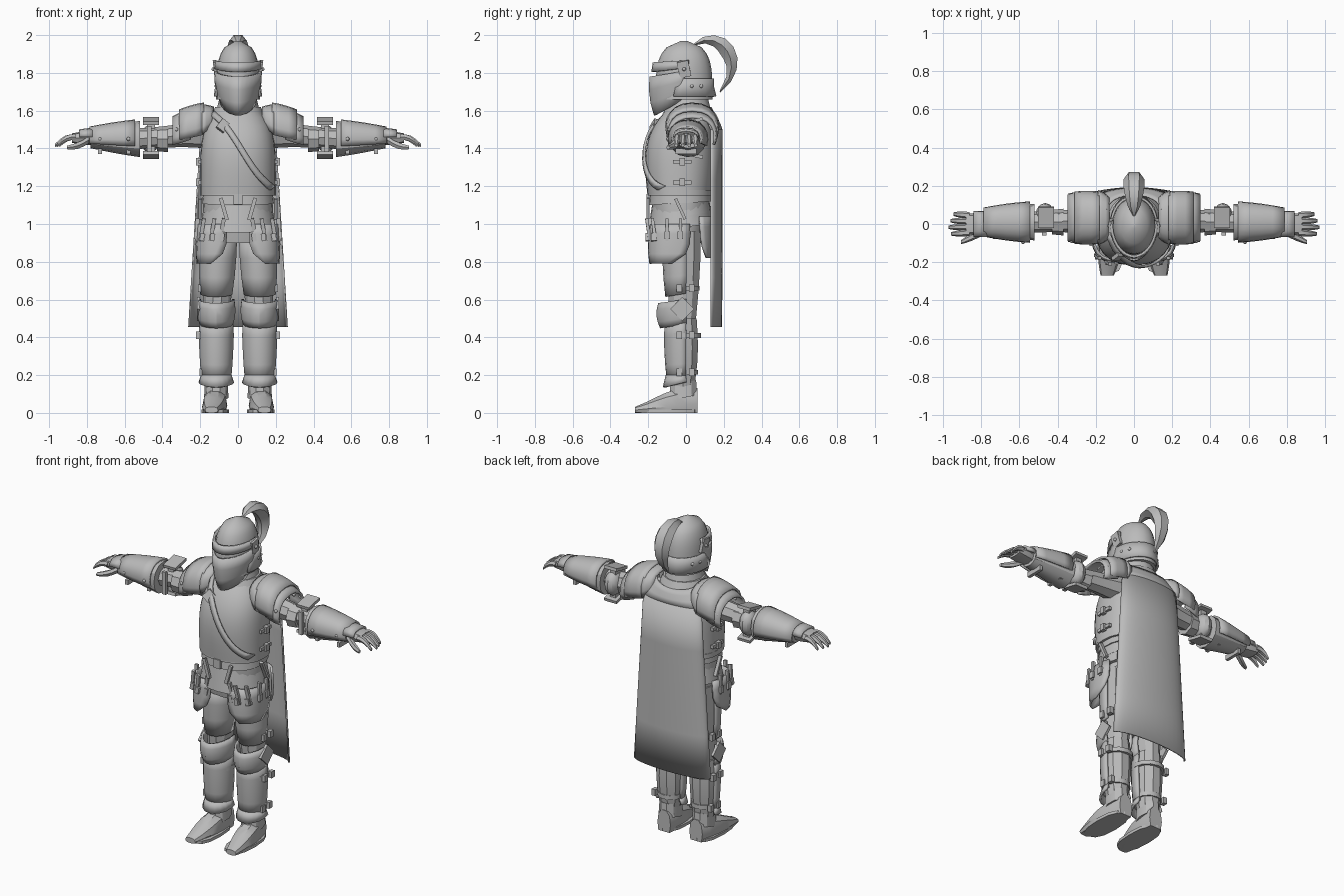
import bpy, bmesh
from math import cos, sin, pi, radians, sqrt, copysign
from mathutils import Vector, Matrix, Euler

cube = bpy.data.objects.get("Cube")
if cube:
    bpy.data.objects.remove(cube, do_unlink=True)

grey = (.5, .5, .5, 1)
steel = bpy.data.materials.new("plain grey")
steel.use_nodes = True
steel.diffuse_color = grey
steel.node_tree.nodes["Principled BSDF"].inputs["Base Color"].default_value = grey

# Shared arcs, centres and fitting sizes
RING, FRONT, REAR, HALF = (0, 360), (-190, 10), (-20, 200), (0, 180)
LEG, ARM, WAIST, HEAD = (.115, -.015), (.01, 1.45), (0, -.03), (0, -.01)
BUCKLE, STRAP, RIVET = (.024, .03, .04), (.02, .016, .12), (.02, .02, .02)


def finish(name, bm, thick=0, mirror=False):
    bmesh.ops.recalc_face_normals(bm, faces=bm.faces)
    mesh = bpy.data.meshes.new(name)
    bm.to_mesh(mesh)
    bm.free()
    mesh.materials.append(steel)
    obj = bpy.data.objects.new(name, mesh)
    bpy.context.collection.objects.link(obj)
    bpy.ops.object.select_all(action='DESELECT')
    obj.select_set(True)
    bpy.context.view_layer.objects.active = obj
    bpy.ops.object.shade_smooth_by_angle(angle=radians(32))
    if thick:
        mod = obj.modifiers.new("thickness", 'SOLIDIFY')
        mod.thickness, mod.offset = thick, 0
    if mirror:
        obj.modifiers.new("other side", 'MIRROR')


# Skin a row of matching loops; closed loops also get end caps
def loft(name, loops, closed=True, **options):
    bm = bmesh.new()
    rows = [[bm.verts.new(p) for p in loop] for loop in loops]
    count = len(rows[0])
    for low, high in zip(rows, rows[1:]):
        for i in range(count if closed else count - 1):
            j = (i + 1) % count
            bm.faces.new((low[i], low[j], high[j], high[i]))
    if closed:
        bm.faces.new(rows[0])
        bm.faces.new(rows[-1])
    finish(name, bm, **options)


def blend(value, t):
    if not isinstance(value, tuple):
        return value
    return value[0] + (value[1] - value[0]) * t


def oval(centre, wide, high, arc=RING, sides=12, power=1, trim=0):
    points = []
    for i in range(sides if arc == RING else sides + 1):
        a = radians(blend((arc[0] + trim, arc[1] - trim), i / sides))
        c, s = cos(a), sin(a)
        points.append((centre[0] + wide * copysign(abs(c) ** power, c),
                       centre[1] + high * copysign(abs(s) ** power, s), s))
    return points


# Tapered ring or curved plate along an axis; pairs blend from start to end
def shell(name, span, centre, wide, deep=1, shift=(0, 0), bulge=0, tilt=0, trim=0, axis='z', arc=RING,
          steps=1, sides=12, power=1, thick=.013, shape=lambda t: 1, mirror=False):
    loops = []
    for k in range(steps + 1):
        t = k / steps
        r = (blend(wide, t) + bulge * sin(pi * t)) * shape(t)
        mid = (centre[0] + shift[0] * t, centre[1] + shift[1] * t)
        loop = []
        for u, v, s in oval(mid, r, r * blend(deep, t), arc, sides, power, trim * (1 - t) ** 4):
            w = blend(span, t) + blend(tilt, t) * s
            x, y, z = {'x': (w, u, v), 'y': (u, w, v), 'z': (u, v, w)}[axis]
            loop.append((x, y, max(z, 0)))
        loops.append(loop)
    closed = arc == RING
    loft(name, loops, closed, thick=0 if closed else thick, mirror=mirror)


def block(name, place, size, turn=(0, 0, 0), mirror=True):
    bm = bmesh.new()
    turn = Euler([radians(angle) for angle in turn])
    bmesh.ops.create_cube(bm, size=1, matrix=Matrix.LocRotScale(Vector(place), turn, Vector(size)))
    finish(name, bm, mirror=mirror)


def ball(name, place, size):
    bm = bmesh.new()
    matrix = Matrix.LocRotScale(Vector(place), None, Vector(size))
    bmesh.ops.create_uvsphere(bm, u_segments=12, v_segments=8, radius=.5, matrix=matrix)
    finish(name, bm, mirror=True)


# Bent finger, drooping towards its tip
def finger(name, start, end, radius, droop):
    loops = []
    for k in range(5):
        t = k / 4
        centre = Vector(start).lerp(Vector(end), t) + Vector((0, 0, droop * sin(pi * t)))
        r = radius * (1 - t ** 3 / 2)
        loops.append([(centre.x, u, v) for u, v, s in oval(centre.yz, r, r, sides=6)])
    loft(name, loops, mirror=True)


# Breastplate section at a height fraction: centre, half width, half depth
def chest_section(t):
    return -.035 + .05 * t ** 4, .2 - .09 * t ** 5, .17 - .06 * t ** 4 + .015 * sin(pi * t)


CHEST_LOW, CHEST_HIGH, CHEST_POWER = 1.16, 1.61, .88
loops = []
for k in range(11):
    t = k / 10
    y, wide, deep = chest_section(t)
    loops.append([(u, v, blend((CHEST_LOW, CHEST_HIGH), t))
                  for u, v, s in oval((0, y), wide, deep, sides=28, power=CHEST_POWER)])
loft("breastplate", loops)
shell("breastplate_rim", (1.15, 1.18), WAIST, .2, deep=.87, sides=28, power=CHEST_POWER)
shell("neck_rim", (1.58, 1.62), (0, .015), (.14, .12), sides=20)
shell("gorget", (1.58, 1.7), (0, .01), (.12, .09), deep=1.1, sides=14)


def chest_front(x, z):
    y, wide, deep = chest_section((z - CHEST_LOW) / (CHEST_HIGH - CHEST_LOW))
    c = min(abs(x) / wide, .97) ** (1 / CHEST_POWER)
    return y - deep * sqrt(1 - c * c) ** CHEST_POWER


# Diagonal chest strap following the breastplate
loops = []
for k in range(17):
    t = k / 16
    x, z = blend((-.14, .18), t), blend((1.59, 1.19), t) + .02 * sin(2 * pi * t)
    loops.append([(x + d, chest_front(x + d, z + d) - .01, z + d) for d in (-.011, .011)])
loft("chest_strap", loops, False, thick=.014)
buckle = (-.08, chest_front(-.08, 1.52) - .015, 1.52)
block("strap_buckle", buckle, (.05, .02, .06), (-25, 38, 0), mirror=False)
for z in (1.33, 1.22):
    block("side_strap", (.2, -.02, z), (.02, .1, .02))
    block("side_strap_buckle", (.21, -.02, z), BUCKLE)

# Hips, belt and overlapping waist plates
shell("hips", (.9, 1.17), WAIST, (.17, .18), deep=(.7, .85), shift=(0, 0), bulge=.01, steps=3, sides=20, power=.85)
shell("belt", (1.11, 1.16), WAIST, (.19, .185), deep=.88, tilt=.01, sides=24, power=.88)
block("belt_buckle", (0, -.2, 1.13), (.045, .02, .055), mirror=False)
for name, z, r in (("upper_waist_plate", 1.04, .19), ("lower_waist_plate", .98, .2)):
    shell(name, (z, z + .08), WAIST, (r, r - .015), deep=.86, tilt=.025, sides=24, power=.9)

# Hanging hip plates and their straps
shell("front_hip_plate", (.79, 1), (.11, -.06), (.105, .1), deep=1.25, bulge=.005, trim=40,
      arc=(-115, 35), steps=4, sides=8, power=.85, mirror=True)
shell("rear_hip_plate", (.82, 1.04), (.1, 0), .1, deep=1.25, bulge=.005, trim=25,
      arc=(35, 135), steps=4, sides=8, mirror=True)
for x, y in ((.085, -.185), (.135, -.2), (.19, -.17)):
    block("front_hip_strap", (x, y, .97), STRAP, (8, -10, 0))
    block("front_hip_buckle", (x, y, .93), BUCKLE, (0, -10, 0))
for y in (-.1, -.03):
    block("side_hip_strap", (.215, y, .97), STRAP)
    block("side_hip_buckle", (.22, y, .94), BUCKLE)
block("front_belt_hanger", (.075, -.2, 1.08), STRAP, (0, 16, 0))
block("side_belt_hanger", (.2, -.03, 1.08), STRAP, (25, 0, 0))

# Legs
shell("thigh", (.5, .96), LEG, (.065, .09), deep=1.1, shift=(-.02, 0), bulge=.006, steps=3, sides=10, mirror=True)
shell("thigh_plate", (.63, .92), LEG, (.08, .095), deep=1.1, shift=(-.01, 0), bulge=.005, tilt=(.015, 0),
      arc=FRONT, steps=3, sides=10, mirror=True)
shell("knee_plate", (.47, .6), LEG, (.083, .09), deep=1.4, bulge=.01, tilt=.02,
      arc=FRONT, steps=4, sides=10, power=1.1, mirror=True)
block("knee_wing", (.21, -.02, .55), (.016, .09, .09), (45, 0, 0))
shell("shin", (.1, .5), LEG, (.055, .075), bulge=.016, steps=5, sides=10, mirror=True)
shell("shin_plate", (.18, .5), LEG, (.074, .084), deep=1.1, bulge=.006, tilt=(0, .02),
      arc=FRONT, steps=4, sides=10, mirror=True)
shell("shin_plate_flare", (.16, .2), LEG, (.088, .075), deep=1.15, tilt=(.025, 0), arc=FRONT, sides=10, mirror=True)
for name, z, r in (("thigh", .66, .086), ("calf", .41, .095), ("ankle", .215, .078)):
    shell(name + "_strap", (z - .013, z + .013), LEG, r, mirror=True)
    for y in (-.035, .03):
        block(name + "_buckle", (LEG[0] + r, y, z), BUCKLE)

# Feet
shell("boot", (.06, -.27), (.11, .05), (.045, .035), deep=(1.9, .5), shift=(.03, -.035), bulge=.025,
      axis='y', steps=6, sides=10, power=.85, mirror=True)
shell("ankle_cuff", (.08, .16), LEG, (.065, .06), deep=1.2, tilt=.015, sides=10, mirror=True)
shell("boot_sole", (0, .018), (.12, -.1), .072, deep=2.25, power=.8, mirror=True)

# Arms
shell("upper_arm", (.14, .55), (.02, 1.48), (.08, .055), shift=(-.01, -.03), bulge=-.01,
      axis='x', steps=3, sides=8, mirror=True)
for name, span, z, wide, deep in (("shoulder_collar", (.13, .19), 1.55, (.1, .138), (.65, .78)),
                                  ("shoulder_plate", (.18, .31), 1.52, .13, (.9, .85)),
                                  ("lower_shoulder_plate", (.25, .345), 1.49, (.125, .12), .87)):
    shell(name, span, (.033, z), wide, deep, shift=(0, -.03), bulge=.005,
          axis='x', arc=REAR, steps=3, power=.88, mirror=True)
for y in (-.09, .15):
    for x in (.28, .325):
        ball("shoulder_rivet", (x, y, 1.5), RIVET)
shell("upper_arm_cuff", (.37, .43), ARM, (.07, .064), axis='x', sides=8, mirror=True)
ball("elbow_cup", (.465, .045, 1.45), (.1, .13, .15))
for side, name in ((1, "upper"), (-1, "lower")):
    block(name + "_elbow_wing", (.46, .035, 1.455 + .09 * side), (.085, .11, .018), (12 * side, 0, 0))
    block(name + "_elbow_stem", (.46, .03, 1.455 + .06 * side), (.04, .07, .06))
block("elbow_strap", (.47, -.05, 1.45), (.025, .018, .14))
shell("forearm_plate", (.52, .78), ARM, (.096, .058), deep=(1, .85), bulge=.004,
      axis='x', steps=4, power=.9, mirror=True)
shell("forearm_upper_plate", (.545, .785), ARM, (.102, .07), deep=(.95, .85), bulge=.004,
      axis='x', arc=REAR, steps=4, power=.9, mirror=True)
for x, y in ((.58, -.095), (.73, -.07)):
    ball("forearm_rivet", (x, y, 1.45), RIVET)
    block("forearm_strap", (x, 0, 1.385), (.02, .11, .03))

# Hands
shell("palm", (.76, .88), (0, 1.455), (.045, .055), deep=(.8, .45), bulge=.007,
      axis='x', steps=2, sides=8, power=.7, mirror=True)
shell("hand_plate", (.77, .84), (0, 1.46), .063, deep=(.7, .55), axis='x', arc=HALF, sides=6, power=.8, mirror=True)
for name, y, tip in (("index", -.045, .957), ("middle", -.015, .97), ("ring", .015, .96), ("little", .045, .945)):
    finger(name + "_finger", (.86, y, 1.46), (tip, y * 1.15, 1.415), .018, .015)
finger("thumb", (.79, -.04, 1.445), (.905, -.095, 1.405), .021, -.01)

# Helmet
shell("helmet_skull", (1.66, 1.97), HEAD, .115, deep=1.3, steps=9, sides=20, shape=lambda t: sqrt(1.01 - t ** 4))
shell("brow_plate", (1.825, 1.865), HEAD, (.121, .116), deep=1.38, tilt=(.02, .01), arc=FRONT, sides=16, power=1.05)
shell("visor", (1.66, 1.81), (0, -.025), (.092, .12), deep=(1.5, 1.35), bulge=.008, tilt=(.085, .03),
      arc=FRONT, steps=3, sides=16, power=1.2)
shell("neck_guard", (1.675, 1.77), HEAD, (.122, .118), deep=(1.35, 1.2), shift=(0, .01), bulge=-.004,
      arc=REAR, steps=2, sides=14)
block("visor_hinge", (.12, -.01, 1.82), (.018, .06, .085), (12, 6, 0))
ball("hinge_pin", (.13, -.01, 1.82), RIVET)
for x, y in ((.115, .03), (.1, .08)):
    ball("helmet_rivet", (x, y, 1.73), RIVET)

# Curved plume sweeping back and down from the crown
loops = []
for k in range(9):
    t = k / 8
    a, outer, w = radians(blend((140, -77), t)), .13 + .05 * t ** 6, .006 + .05 * sin(pi * t) ** .6
    inner = outer - .01 - .07 * sin(pi * t)
    loops.append([(w * across, .14 + r * cos(a), 1.87 + r * sin(a)) for across, r in (
        (.5, outer), (1, (outer + inner) / 2), (.3, inner), (-.3, inner), (-1, (outer + inner) / 2), (-.5, outer))])
loft("plume", loops)

# Cape
shell("cape", (.455, 1.5), (0, .13), (.26, .195), deep=(.22, .3), arc=HALF, steps=4, sides=18, thick=.008)
shell("cape_yoke", (1.5, 1.62), (0, .13), (.195, .14), deep=(.3, .55), shift=(0, -.055), tilt=(0, -.04),
      arc=HALF, steps=3, sides=18, thick=.008)
